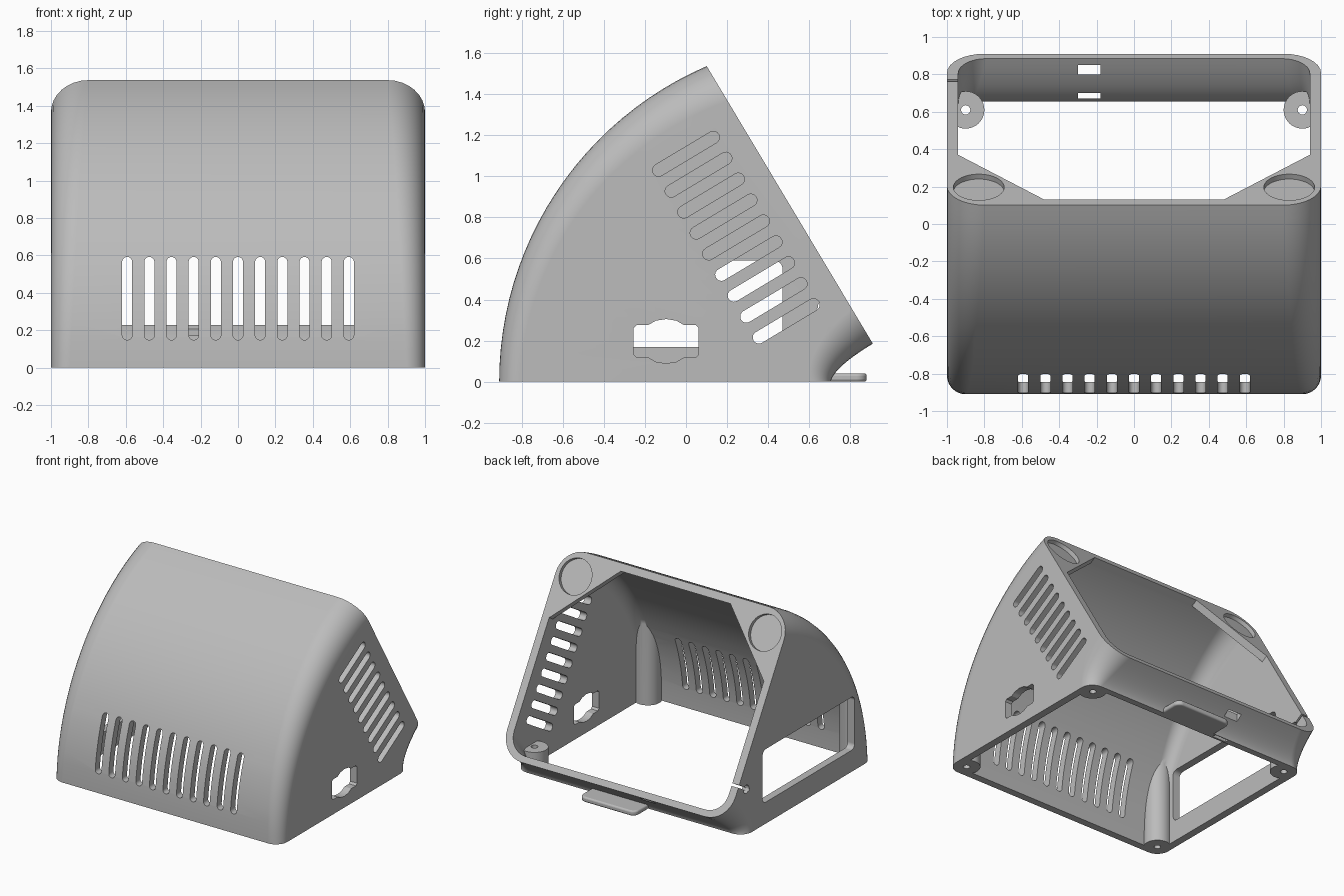
import bpy, bmesh
from math import sin, cos, pi
from mathutils import Vector

cube = bpy.data.objects.get("Cube")
if cube:
    bpy.data.objects.remove(cube, do_unlink=True)

grey = bpy.data.materials.new("plain grey")
grey.use_nodes = True
grey.diffuse_color = (0.5, 0.5, 0.5, 1)
grey.node_tree.nodes["Principled BSDF"].inputs["Base Color"].default_value = (0.5, 0.5, 0.5, 1)

X, Y, Z = Vector((1, 0, 0)), Vector((0, 1, 0)), Vector((0, 0, 1))
TOP, LOW = Vector((0, 0.10, 1.537)), Vector((0, 0.91, 0.185))   # ends of the sloped face
SLOPE = (LOW - TOP).normalized()
OUT = X.cross(SLOPE).normalized()
if OUT.y < 0:
    OUT = -OUT


def make(name, bm):
    bmesh.ops.recalc_face_normals(bm, faces=bm.faces)
    mesh = bpy.data.meshes.new(name)
    bm.to_mesh(mesh)
    bm.free()
    mesh.materials.append(grey)
    ob = bpy.data.objects.new(name, mesh)
    bpy.context.collection.objects.link(ob)
    return ob


def loft(name, rings):
    bm = bmesh.new()
    rows = [[bm.verts.new(p) for p in ring] for ring in rings]
    n = len(rows[0])
    for a, b in zip(rows, rows[1:]):
        for i in range(n):
            bm.faces.new((a[i], a[(i + 1) % n], b[(i + 1) % n], b[i]))
    bm.faces.new(rows[0])
    bm.faces.new(rows[-1])
    return make(name, bm)


def prism(name, outline, origin, u, v, w):
    """Extrude a 2D outline drawn on axes u, v along the vector w."""
    base = [Vector(origin) + u * a + v * b for a, b in outline]
    return loft(name, [base, [p + w for p in base]])


def rrect(w, h, r, seg=8):
    pts = []
    for k, (sx, sy) in enumerate(((1, 1), (-1, 1), (-1, -1), (1, -1))):
        for i in range(seg + 1):
            a = (k + i / seg) * pi / 2
            pts.append((sx * (w / 2 - r) + r * cos(a), sy * (h / 2 - r) + r * sin(a)))
    return pts


def circle(r, n=40):
    return [(r * cos(2 * pi * i / n), r * sin(2 * pi * i / n)) for i in range(n)]


def capsule(half, r, n=10):
    right = [(half + r * cos(a), r * sin(a)) for a in (-pi / 2 + pi * i / n for i in range(n + 1))]
    return right + [(-a, -b) for a, b in right]


def boolean(target, tool, op="DIFFERENCE"):
    mod = target.modifiers.new("cut", "BOOLEAN")
    mod.operation, mod.solver, mod.object = op, "EXACT", tool
    bpy.context.view_layer.objects.active = target
    bpy.ops.object.modifier_apply(modifier=mod.name)
    bpy.data.objects.remove(tool, do_unlink=True)


def body(name, side, front, back, extend):
    """Rounded sections fanning from the floor to the sloped face."""
    rings, steps = [], 24
    p0, p1, p2 = Vector((0, 0.705, 0)), Vector((0, 0.72, 0.07)), LOW
    for i in range(steps + 1):
        t = i / steps
        f = Vector((0, 0.764 - 1.674 * cos(1.1636 * t), 1.674 * sin(1.1636 * t)))
        b = p0 * (1 - t) ** 2 + p1 * 2 * t * (1 - t) + p2 * t * t
        d = (b - f).normalized()
        f, b = f + d * front, b - d * back
        r = 0.1 + 0.1 * t - side * 0.8
        rings.append([(f + b) / 2 + X * p + d * q
                      for p, q in rrect(2 - 2 * side, (b - f).length, r)])
    if extend:
        rings.insert(0, [p - Z * extend for p in rings[0]])
        rings.append([p + OUT * extend for p in rings[-1]])
    return loft(name, rings)


housing = body("housing", 0, 0, 0, 0)
void = body("void", 0.06, 0.058, 0.05, 0.05)

# Corner plates and screw posts are left standing inside the hollow
for s in (-1, 1):
    plate = [(0.44 * s, 0.018), (1.1 * s, 0.018), (1.1 * s, 0.686), (0.94 * s, 0.524)]
    plate[0] = (0.48 * s, 0.058)
    plate.insert(1, (0.48 * s, -0.1))
    plate[2] = (1.1 * s, -0.1)
    boolean(void, prism("plate", plate, TOP - OUT * 0.055, X, SLOPE, OUT * 0.2))
    for y, top in ((-0.81, 0.9), (0.61, 0.17)):
        boolean(void, prism("post", circle(0.1), (0.9 * s, y, -0.1), X, Y, Z * (top + 0.1)))
boolean(housing, void)

# Round recesses in the sloped face and screw holes underneath
for s in (-1, 1):
    boolean(housing, prism("recess", circle(0.136), TOP + SLOPE * 0.187 + X * 0.83 * s - OUT * 0.03,
                           X, SLOPE, OUT * 0.1))
    for y in (-0.81, 0.61):
        boolean(housing, prism("screw_hole", circle(0.025, 16), (0.9 * s, y, -0.1), X, Y, Z * 0.4))

# Front vents
for i in range(11):
    boolean(housing, prism("vent", capsule(0.195, 0.027), ((i - 5) * 0.1185, -1.1, 0.37), Z, X, Y * 0.6))

# Side vents, square to the sloped face
for i in range(9):
    mid = Vector((0.85, 0.0, 1.11)).lerp(Vector((0.85, 0.488, 0.295)), i / 8)
    boolean(housing, prism("side_vent", capsule(0.155, 0.03), mid, OUT, SLOPE, X * 0.3))

# Connector opening on one side
quarter = [(0.158, 0), (0.158, 0.065), (0.143, 0.08), (0.085, 0.08), (0.05, 0.1), (0, 0.108)]
half = quarter + [(-a, b) for a, b in quarter[-2::-1]]
port = half + [(a, -b) for a, b in half[-2:0:-1]]
boolean(housing, prism("port", port, (0.85, -0.097, 0.197), Y, Z, X * 0.3))

# Large window on the other side
boolean(housing, prism("window", rrect(1.15, 0.42, 0.04), (-1.1, -0.105, 0.38), Y, Z, X * 0.25))

# Cable slit and hole in the rim
rim = TOP + SLOPE * 1.30 - X * 1.1
boolean(housing, prism("slit", rrect(0.02, 0.3, 0.002, 2), rim, SLOPE, OUT, X * 0.2))
boolean(housing, prism("slit_hole", circle(0.032, 24), rim - OUT * 0.11, SLOPE, OUT, X * 0.2))

# Latch slots through the back wall
for y, depth in ((0.685, 0.03), (0.825, 0.05)):
    boolean(housing, prism("latch_slot", rrect(0.12, depth, 0.002, 2), (-0.24, y, -0.1), X, Y, Z * 0.34))

# Foot tab at the back
tab = prism("foot_tab", rrect(0.49, 0.21, 0.05), (0.075, 0.775, 0), X, Y, Z * 0.04)
bevel = tab.modifiers.new("soft edge", "BEVEL")
bevel.width, bevel.segments = 0.012, 3

for ob in (housing, tab):
    bpy.ops.object.select_all(action="DESELECT")
    ob.select_set(True)
    bpy.context.view_layer.objects.active = ob
    bpy.ops.object.shade_smooth_by_angle(angle=0.5)
    ob.modifiers.new("even shading", "WEIGHTED_NORMAL").keep_sharp = True
